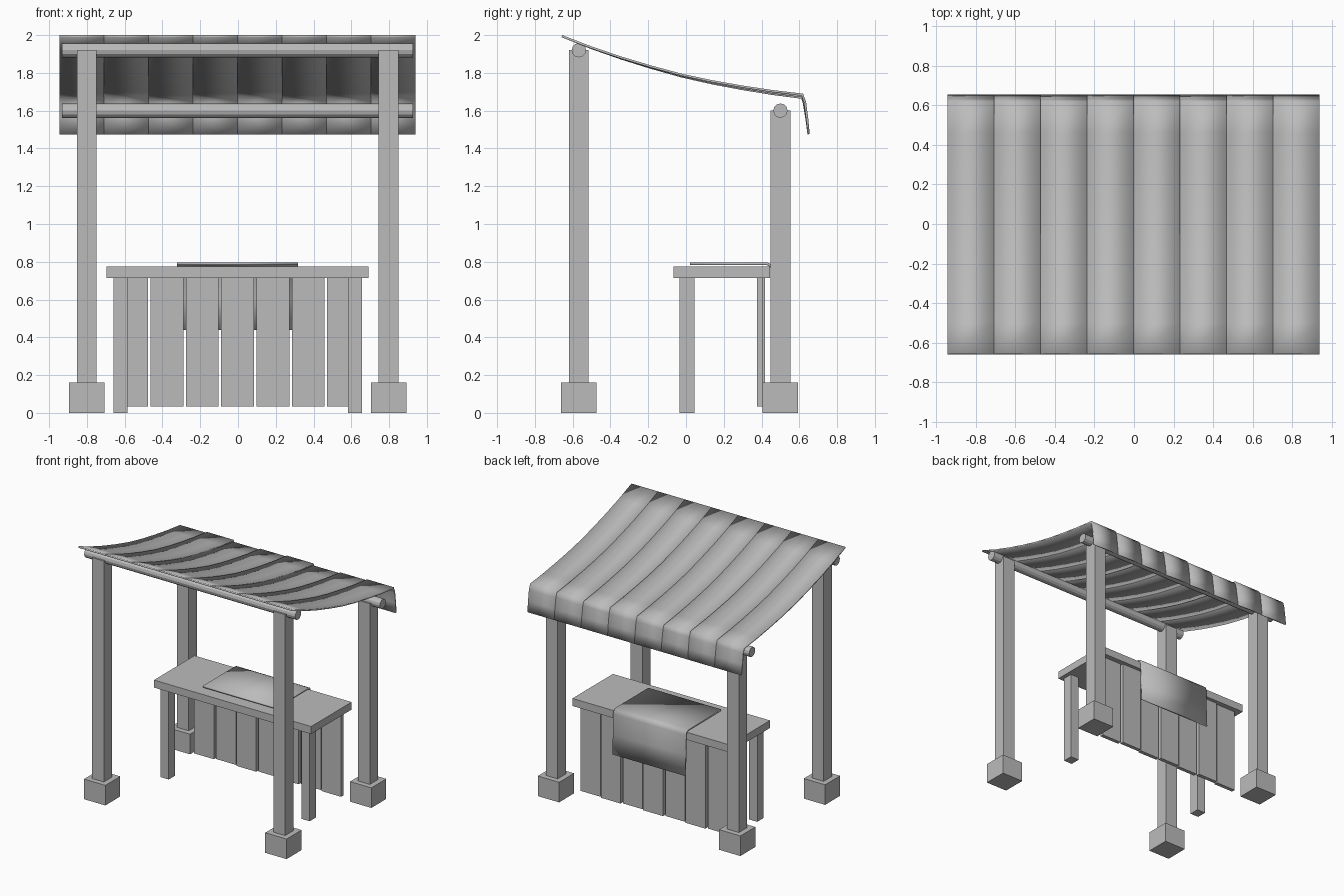
import bpy
import bmesh
import math
from mathutils import Vector

old = bpy.data.objects.get("Cube")
if old:
    bpy.data.objects.remove(old, do_unlink=True)

grey = bpy.data.materials.new("plain_grey")
grey.use_nodes = True
GREY = (0.5, 0.5, 0.5, 1)
grey.diffuse_color = GREY
grey.node_tree.nodes["Principled BSDF"].inputs["Base Color"].default_value = GREY


def finish(name, bm):
    mesh = bpy.data.meshes.new(name)
    bm.to_mesh(mesh)
    bm.free()
    mesh.materials.append(grey)
    obj = bpy.data.objects.new(name, mesh)
    bpy.context.collection.objects.link(obj)
    return obj


def box(name, x, y, z):
    """Box from (low, high) pairs on each axis."""
    bm = bmesh.new()
    bmesh.ops.create_cube(bm, size=1)
    for v in bm.verts:
        v.co = Vector(sum(r) / 2 + c * (r[1] - r[0]) for r, c in zip((x, y, z), v.co))
    return finish(name, bm)


def smooth(obj):
    bpy.ops.object.select_all(action='DESELECT')
    obj.select_set(True)
    bpy.context.view_layer.objects.active = obj
    bpy.ops.object.shade_smooth_by_angle(angle=math.radians(25))


def sheet(name, profile, x0, x1, thickness):
    """Thin cloth following a (y, z) profile, thickened below it."""
    bm = bmesh.new()
    rows = [[bm.verts.new((x, y, z)) for x in (x0, x1)] for y, z in profile]
    for a, b in zip(rows, rows[1:]):
        bm.faces.new((a[0], a[1], b[1], b[0]))
    obj = finish(name, bm)
    mod = obj.modifiers.new("thickness", 'SOLIDIFY')
    mod.thickness = thickness
    mod.offset = -1
    mod.use_even_offset = True
    smooth(obj)
    return obj


def beam(name, y, z):
    bm = bmesh.new()
    bmesh.ops.create_cone(bm, cap_ends=True, segments=12, radius1=0.038, radius2=0.038, depth=1.86)
    obj = finish(name, bm)
    obj.rotation_euler.y = math.pi / 2
    obj.location = (-0.003, y, z)


# Four posts on square footings, with a round beam across each pair
for row, y, top in (("front", -0.567, 1.92), ("back", 0.5, 1.6)):
    for side, x in (("right", -0.801), ("left", 0.797)):
        for part, half, z in (("post", 0.052, (0.16, top)), ("footing", 0.094, (0, 0.16))):
            box(f"{row}_{side}_{part}", (x - half, x + half), (y - half, y + half), z)
    beam(f"{row}_beam", y, top)

# Sagging awning of eight strips, stepped in three levels, with a hanging flap
awning = [(-0.655, 2.0), (-0.5, 1.94), (-0.34, 1.886), (-0.18, 1.838), (-0.02, 1.795),
          (0.14, 1.761), (0.3, 1.733), (0.46, 1.709), (0.62, 1.69)]
flap = [(0.636, 1.645), (0.647, 1.56), (0.655, 1.476)]
left_edge, strip = -0.945, 0.2356
drops = (0.008, 0, 0.016)
for i in range(8):
    drop = drops[i % 3]
    path = [(y, z - drop * (y + 0.655) / 1.275) for y, z in awning]
    path += [(y - drop * k, z) for (y, z), k in zip(flap, (0.4, 0.2, 0))]
    x = left_edge + i * strip
    sheet(f"awning_strip_{i + 1}", path, x, x + strip, 0.012)

# Counter with two front legs and a back of vertical planks
box("counter_top", (-0.695, 0.69), (-0.065, 0.445), (0.715, 0.775))
for side, x in (("right", -0.623), ("left", 0.62)):
    box(f"counter_{side}_leg", (x - 0.037, x + 0.037), (-0.035, 0.045), (0, 0.715))
for i in range(7):
    x = -0.002 + (i - 3) * 0.187
    y = 0.375 + 0.012 * (i % 2)
    box(f"back_plank_{i + 1}", (x - 0.087, x + 0.087), (y, y + 0.03), (0.035, 0.715))

# Cloth laid over the counter and hanging down its back
cloth = [(0.02, 0.797), (0.43, 0.797), (0.455, 0.785), (0.465, 0.76), (0.468, 0.6), (0.475, 0.44)]
sheet("counter_cloth", cloth, -0.322, 0.317, 0.014)
